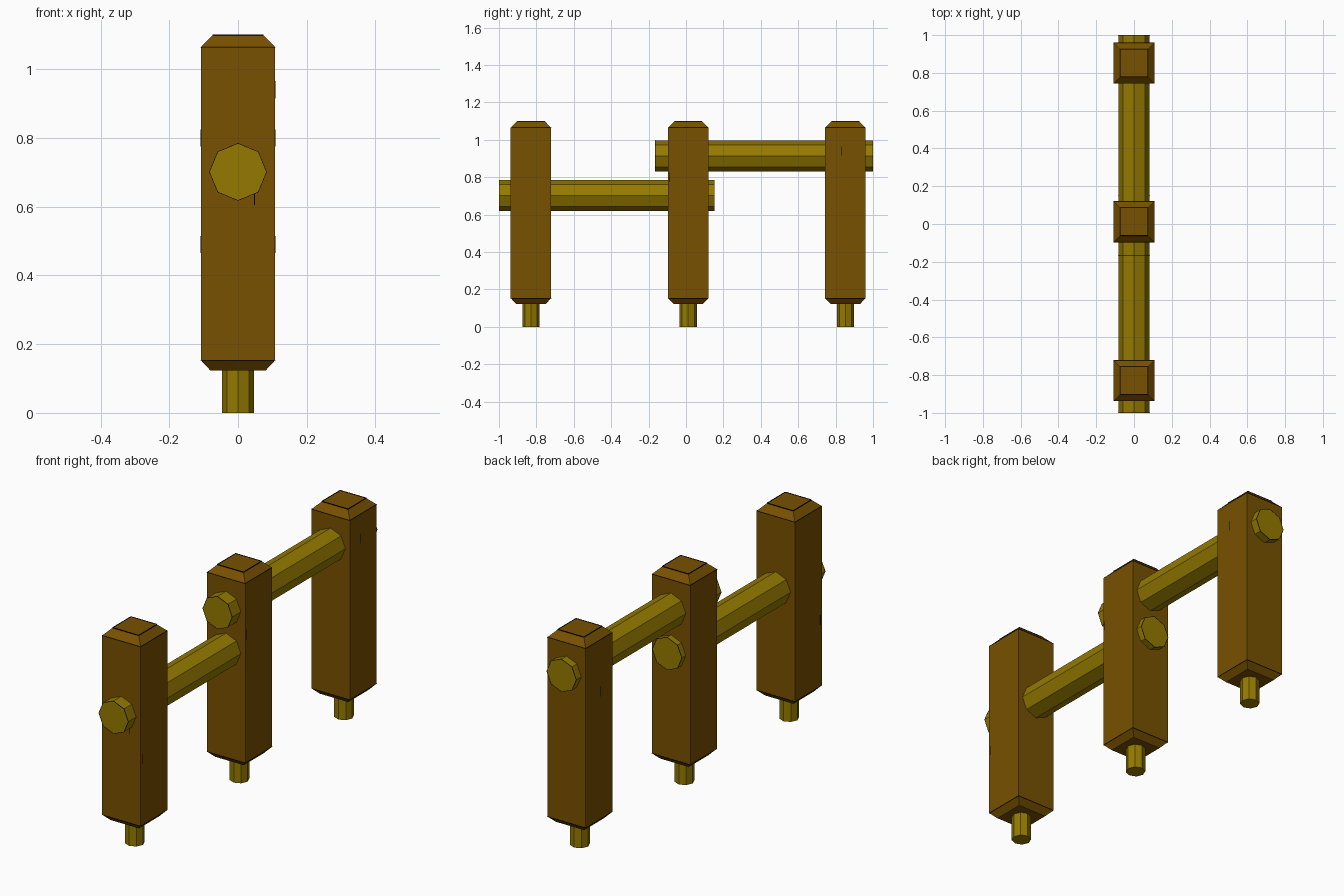
import bpy, bmesh, math
from mathutils import Matrix, Vector

if "Cube" in bpy.data.objects:
    bpy.data.objects.remove(bpy.data.objects["Cube"])


def make_material(name, color):
    mat = bpy.data.materials.new(name)
    mat.use_nodes = True
    mat.diffuse_color = color
    bsdf = mat.node_tree.nodes["Principled BSDF"]
    bsdf.inputs["Base Color"].default_value = color
    bsdf.inputs["Roughness"].default_value = 0.8
    return mat


dark_wood = make_material("dark_brown_wood", (0.186, 0.082, 0.0, 1))
light_wood = make_material("olive_wood", (0.30, 0.195, 0.0, 1))
black = make_material("black_line", (0.0, 0.0, 0.0, 1))


def finish(name, bm, mat):
    bmesh.ops.recalc_face_normals(bm, faces=bm.faces)
    mesh = bpy.data.meshes.new(name)
    bm.to_mesh(mesh)
    bm.free()
    mesh.materials.append(mat)
    bpy.context.collection.objects.link(bpy.data.objects.new(name, mesh))


def add_line(bm, a, b, width):
    """Hair-thin square bar from a to b."""
    a, b = Vector(a), Vector(b)
    turn = (b - a).to_track_quat("Z", "Y").to_matrix().to_4x4()
    size = Matrix.Diagonal((width, width, (b - a).length, 1))
    bmesh.ops.create_cube(bm, size=1, matrix=Matrix.Translation((a + b) / 2) @ turn @ size)


def outline(name, loops, width):
    """Thin black lines around closed loops of points."""
    bm = bmesh.new()
    for loop in loops:
        for a, b in zip(loop, loop[1:] + loop[:1]):
            add_line(bm, a, b, width)
    finish(name, bm, black)


def post(name, y):
    """Square post lofted through rings, giving chamfered ends."""
    bm = bmesh.new()
    rings = []
    for half, z in [(0.08, 0.123), (0.108, 0.153), (0.108, 1.064), (0.073, 1.10)]:
        rings.append([bm.verts.new((sx * half, y + sy * half, z))
                      for sx, sy in [(-1, -1), (1, -1), (1, 1), (-1, 1)]])
    for low, high in zip(rings, rings[1:]):
        for i in range(4):
            j = (i + 1) % 4
            bm.faces.new((low[i], low[j], high[j], high[i]))
    bm.faces.new(rings[0][::-1])
    bm.faces.new(rings[-1])
    loops = [[v.co.copy() for v in ring] for ring in rings]
    finish(name, bm, dark_wood)
    outline(name + "_top_outline", loops[3:], 0.003)
    outline(name + "_shoulder_outlines", loops[1:3], 0.0015)


def octagonal_rod(name, radius, length, center, along_y=False):
    """Eight-sided rod with corners on the axes."""
    bm = bmesh.new()
    bmesh.ops.create_cone(bm, cap_ends=True, segments=8, radius1=radius,
                          radius2=radius, depth=length)
    turn = Matrix.Rotation(math.pi / 2 if along_y else 0, 4, "X")
    bm.transform(Matrix.Translation(center) @ turn)
    loops = [[v.co.copy() for v in f.verts] for f in bm.faces if len(f.verts) == 8]
    finish(name, bm, light_wood)
    if along_y:
        outline(name + "_end_outlines", loops, 0.0015)


# Posts, each standing on a ground peg
for label, y in [("front", -0.829), ("middle", 0.012), ("back", 0.852)]:
    post(label + "_post", y)
    octagonal_rod(label + "_peg", 0.046, 0.14, (0, y, 0.07))

# Rails passing through the posts at two heights
for label, y0, y1, z in [("low", -1, 0.152, 0.701), ("high", -0.165, 1, 0.914)]:
    octagonal_rod(label + "_rail", 0.083, y1 - y0, (0, (y0 + y1) / 2, z), True)

# Short cracks in the wood of the posts
cracks = bmesh.new()
for x, y, z in [(0.048, -0.937, 0.63), (0.108, -0.925, 0.49), (0.108, -0.09, 0.80),
                (0.108, 0.83, 0.94), (-0.108, 0.84, 0.80), (-0.108, -0.925, 0.49)]:
    add_line(cracks, (x, y, z - 0.025), (x, y, z + 0.025), 0.002)
finish("wood_cracks", cracks, black)
